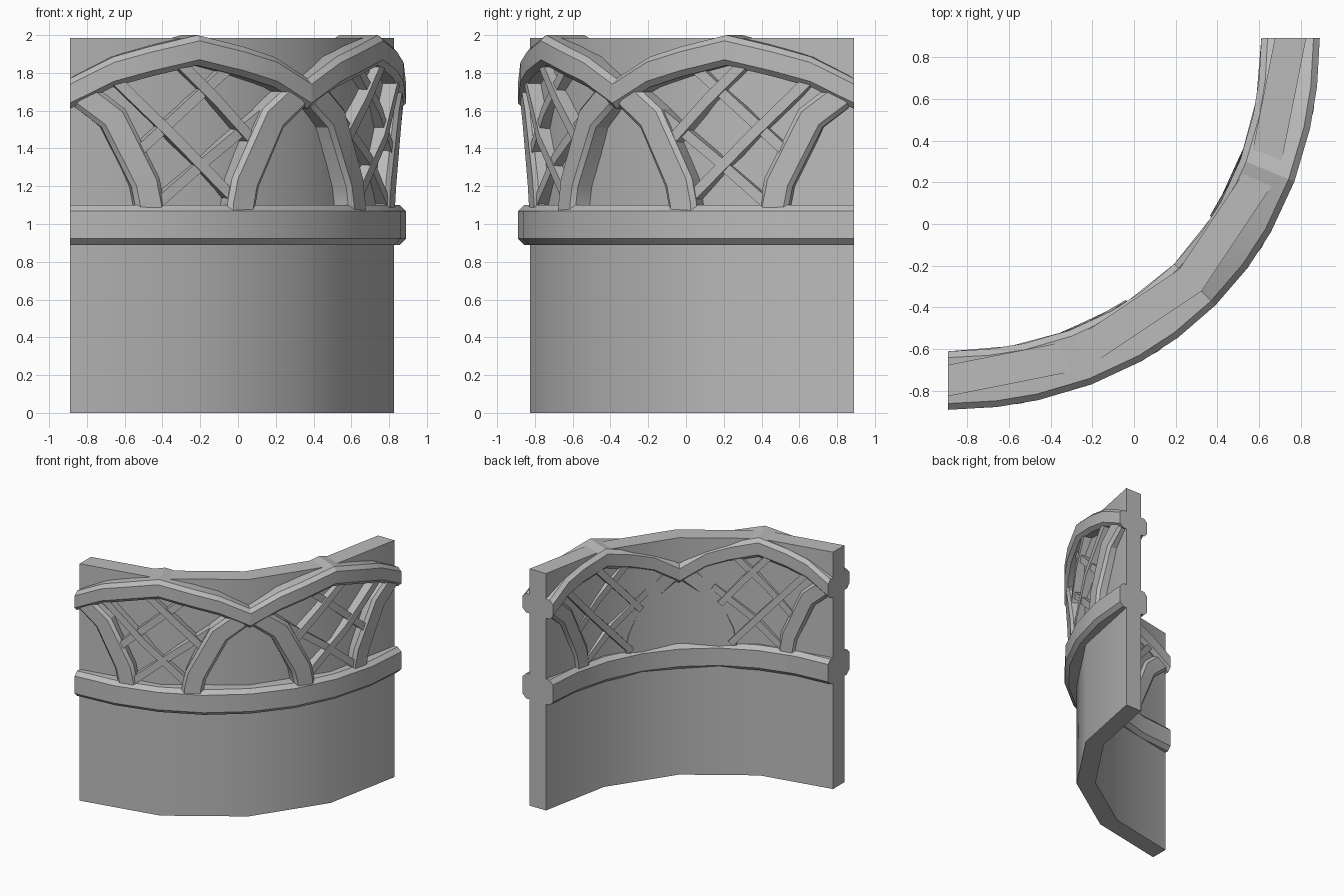
import bpy, bmesh
from math import radians, sin, cos
from mathutils import Vector

cube = bpy.data.objects.get("Cube")
if cube:
    bpy.data.objects.remove(cube, do_unlink=True)

CX, CY = -0.89, 0.89      # centre of the quarter circle
R = 1.64                  # middle radius of the wall
BULGE = 0.03              # how far the trim bows outwards at mid wall

stone = bpy.data.materials.new("grey_stone")
stone.use_nodes = True
GREY = (0.5, 0.5, 0.5, 1)
stone.diffuse_color = GREY
stone.node_tree.nodes["Principled BSDF"].inputs["Base Color"].default_value = GREY


def place(s, r, z, bulge):
    """Arc length s at the middle radius, radius r and height z to a point."""
    a = s / R
    r += bulge * sin(2 * a) ** 2
    return (CX + r * sin(a), CY - r * cos(a), z)


def section(depth, half, c):
    """Chamfered rectangle: (radial, sideways) pairs."""
    if c == 0:
        return [(depth, half), (-depth, half), (-depth, -half), (depth, -half)]
    return [(depth, half - c), (depth - c, half), (c - depth, half), (-depth, half - c),
            (-depth, c - half), (c - depth, -half), (depth - c, -half), (depth, c - half)]


def sweep(name, path, depth, half, c=0.0, upright=False, flare=0.0, bulge=0.0, turn=None):
    """Sweep a section along (degrees, height) points on the curved wall."""
    if turn:
        path = [(turn(a), z) for a, z in path]
    pts = [Vector((radians(a) * R, z)) for a, z in path]
    bm = bmesh.new()
    rings = []
    for i, p in enumerate(pts):
        if upright:
            side = Vector((0, 1))
        else:
            before = (p - pts[i - 1]).normalized() if i else None
            after = (pts[i + 1] - p).normalized() if i < len(pts) - 1 else None
            t = ((before or after) + (after or before)).normalized()
            side = Vector((-t.y, t.x)) / max(0.5, t.dot(after or before))
        d = depth + flare * i / (len(pts) - 1)
        ring = []
        for dr, w in section(d, half, c):
            q = p + side * w
            ring.append(bm.verts.new(place(q.x, R + dr, q.y, bulge)))
        rings.append(ring)
    n = len(rings[0])
    for a, b in zip(rings, rings[1:]):
        for k in range(n):
            bm.faces.new((a[k], a[(k + 1) % n], b[(k + 1) % n], b[k]))
    bm.faces.new(rings[0])
    bm.faces.new(rings[-1])
    bmesh.ops.recalc_face_normals(bm, faces=bm.faces)
    me = bpy.data.meshes.new(name)
    bm.to_mesh(me)
    bm.free()
    me.materials.append(stone)
    ob = bpy.data.objects.new(name, me)
    bpy.context.collection.objects.link(ob)
    bpy.ops.object.select_all(action='DESELECT')
    ob.select_set(True)
    bpy.context.view_layer.objects.active = ob
    bpy.ops.object.shade_smooth_by_angle(angle=radians(24))


# Wall and the belt around its middle
sweep("wall", [(i * 22.5, 0.992) for i in range(5)], 0.075, 0.992, upright=True)
sweep("belt", [(i * 11.25, 0.995) for i in range(9)], 0.14, 0.105, 0.032,
      upright=True, bulge=BULGE)

# Two pointed arches meeting in a valley at the middle
half_arch = [(0, 1.69), (7.5, 1.805), (14, 1.86), (22.5, 1.92)]
arch = half_arch + [(45 - a, z) for a, z in reversed(half_arch[:-1])]

strut = [(14.1, 1.0), (14.1, 1.1), (13.3, 1.22), (7.6, 1.56), (2.4, 1.68)]
falling_bars = [[(7, 1.79), (18.5, 1.455), (30.5, 1.11)],
                [(19.5, 1.85), (26.5, 1.65), (33.5, 1.44)]]
rising_bars = [[(15.5, 1.11), (25, 1.35), (35.5, 1.58)],
               [(11.5, 1.37), (20, 1.6), (29, 1.83)]]

# Second panel mirrors the first about the middle of the wall
for label, flip in (("front", lambda a: a), ("side", lambda a: 90 - a)):
    sweep(label + "_arch", arch, 0.14, 0.08, 0.03, upright=True, bulge=BULGE, turn=flip)
    sweep(label + "_outer_strut", strut, 0.12, 0.075, 0.022, flare=0.006, turn=flip)
    sweep(label + "_inner_strut", strut, 0.127, 0.078, 0.022, bulge=BULGE,
          turn=lambda a: flip(45 - a))
    for i, bar in enumerate(falling_bars):
        sweep(f"{label}_falling_bar_{i + 1}", bar, 0.125, 0.027, turn=flip)
    for i, bar in enumerate(rising_bars):
        sweep(f"{label}_rising_bar_{i + 1}", bar, 0.113, 0.027, turn=flip)
